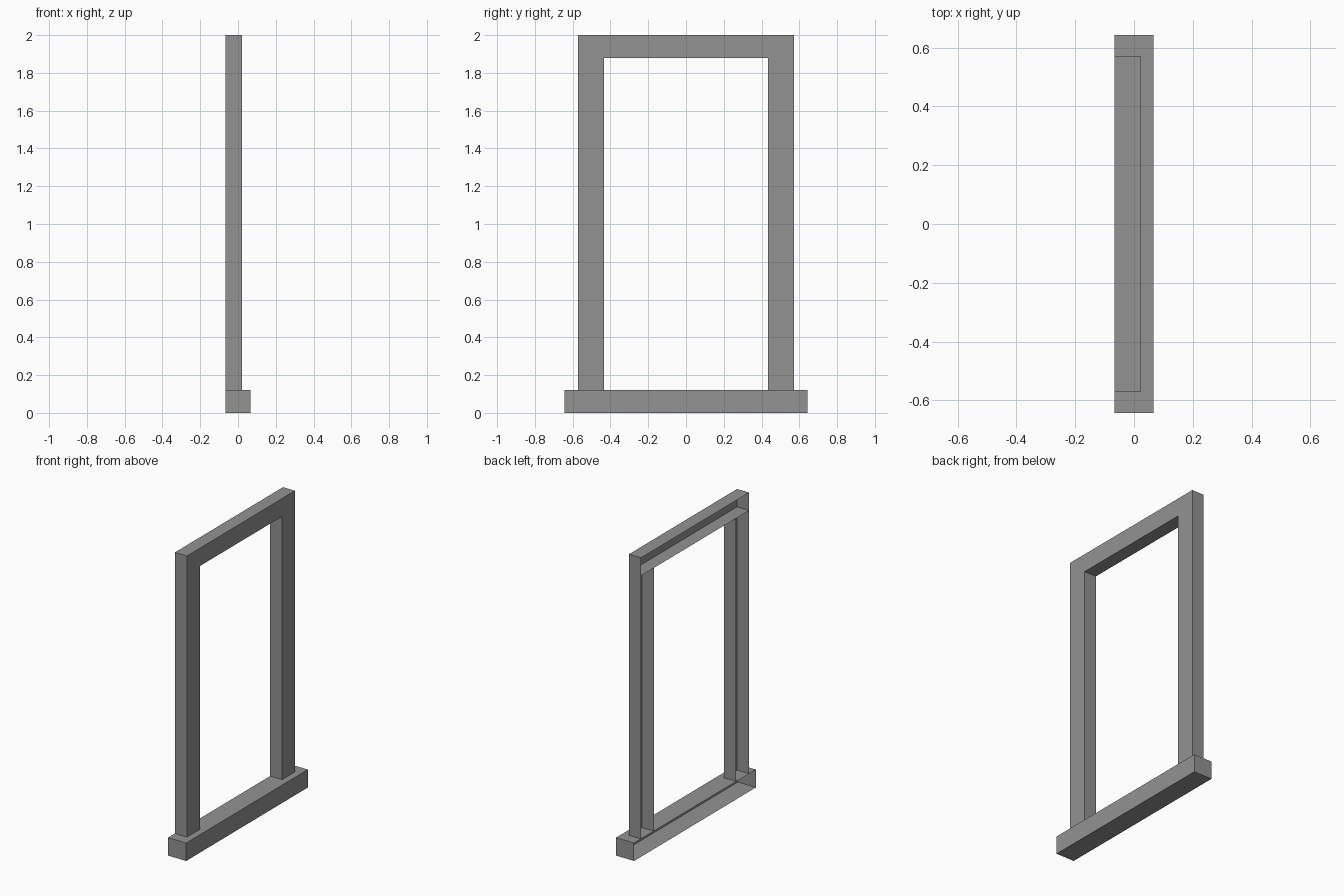
import bpy
import bmesh
from mathutils import Vector

old = bpy.data.objects.get("Cube")
if old:
    bpy.data.objects.remove(old, do_unlink=True)

grey = bpy.data.materials.new("plain grey")
grey.use_nodes = True
colour = (0.29, 0.29, 0.29, 1)
grey.diffuse_color = colour
grey.node_tree.nodes["Principled BSDF"].inputs["Base Color"].default_value = colour

BACK = -0.067          # open wall side shared by every part
FRAME_FRONT = 0.022
SILL_FRONT = 0.067
OUTER, INNER, SILL_HALF = 0.571, 0.435, 0.643
SILL_TOP, HEADER_BASE, TOP = 0.12, 1.88, 2.0


def trim(name, front, y, z, open_ends=False):
    """Hollow box trim, open at the back; posts are open at both ends too."""
    bm = bmesh.new()
    bmesh.ops.create_cube(bm, size=1)
    bm.normal_update()
    removed = [f for f in bm.faces
               if f.normal.x < -0.5 or (open_ends and abs(f.normal.z) > 0.5)]
    bmesh.ops.delete(bm, geom=removed, context='FACES')
    low = Vector((BACK, y[0], z[0]))
    high = Vector((front, y[1], z[1]))
    for v in bm.verts:
        v.co = (low + high) / 2 + v.co * (high - low)
    mesh = bpy.data.meshes.new(name)
    bm.to_mesh(mesh)
    bm.free()
    mesh.materials.append(grey)
    obj = bpy.data.objects.new(name, mesh)
    bpy.context.collection.objects.link(obj)
    return obj


# Wide projecting sill and the header across the top
trim("sill", SILL_FRONT, (-SILL_HALF, SILL_HALF), (0, SILL_TOP))
trim("header", FRAME_FRONT, (-OUTER, OUTER), (HEADER_BASE, TOP))

# Side posts between sill and header
trim("front_post", FRAME_FRONT, (-OUTER, -INNER), (SILL_TOP, HEADER_BASE), True)
trim("back_post", FRAME_FRONT, (INNER, OUTER), (SILL_TOP, HEADER_BASE), True)
